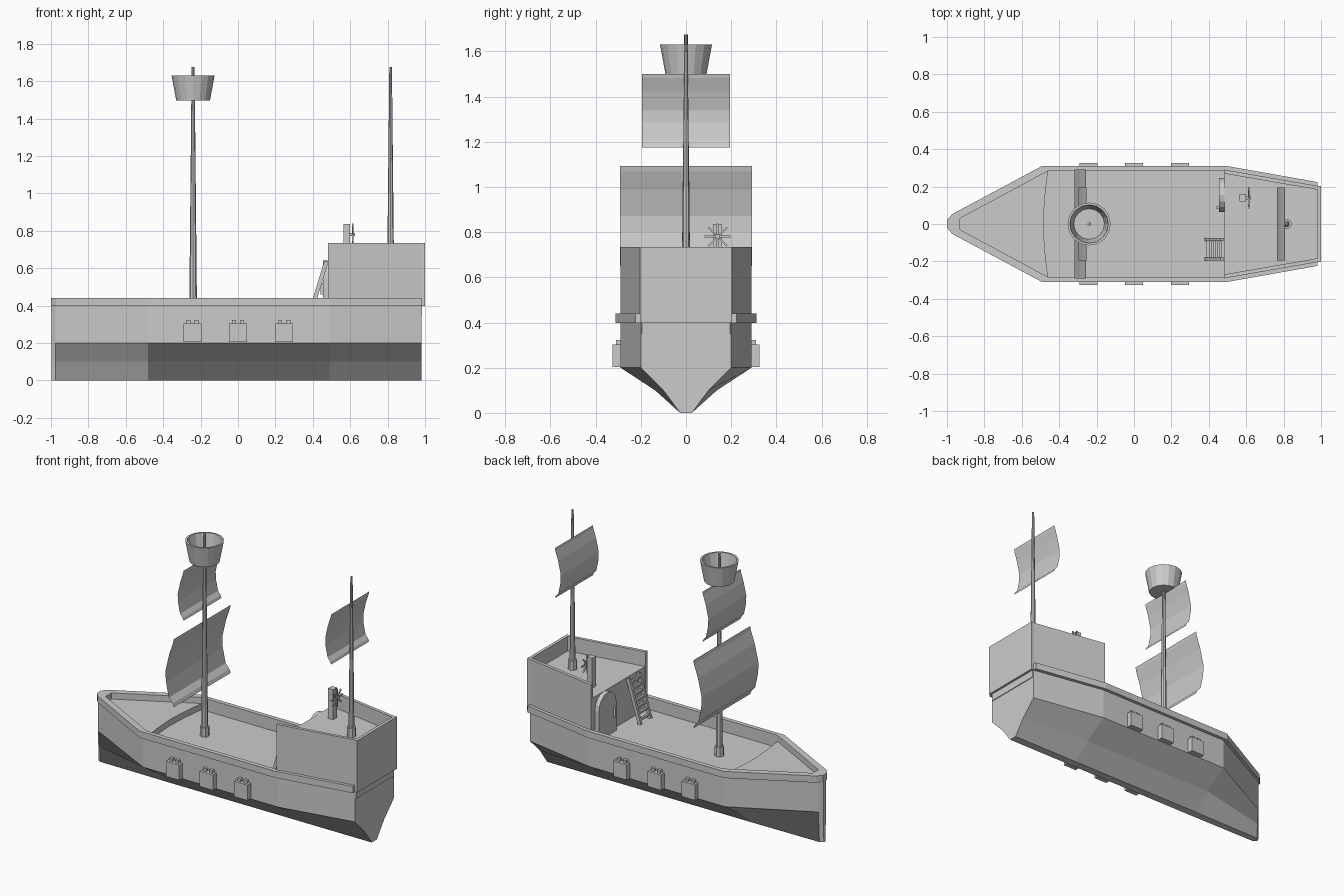
import bpy, bmesh, math
from mathutils import Vector

if "Cube" in bpy.data.objects:
    bpy.data.objects.remove(bpy.data.objects["Cube"])

DECK, AFT_DECK = 0.36, 0.64


def make(name, verts, faces, fix=True):
    me = bpy.data.meshes.new(name)
    me.from_pydata([tuple(v) for v in verts], [], faces)
    if fix:
        bm = bmesh.new()
        bm.from_mesh(me)
        bmesh.ops.recalc_face_normals(bm, faces=bm.faces)
        bm.to_mesh(me)
        bm.free()
    ob = bpy.data.objects.new(name, me)
    bpy.context.collection.objects.link(ob)
    return ob


def loft(name, rings, caps=True, closed=False):
    """Skin between rings with equal point counts."""
    n = len(rings[0])
    verts = [v for r in rings for v in r]
    k = len(rings)
    faces = []
    for i in range(k if closed else k - 1):
        a, b = i * n, ((i + 1) % k) * n
        faces += [(a + j, a + (j + 1) % n, b + (j + 1) % n, b + j) for j in range(n)]
    if caps and not closed:
        faces += [tuple(range(n)), tuple(range((k - 1) * n, k * n))]
    return make(name, verts, faces)


def at_z(pts, z):
    return [(x, y, z) for x, y in pts]


def prism(name, pts, z0, z1):
    return loft(name, [at_z(pts, z0), at_z(pts, z1)])


def box(name, x0, x1, y0, y1, z0, z1):
    return prism(name, [(x0, y0), (x1, y0), (x1, y1), (x0, y1)], z0, z1)


def turned(name, x, y, profile, sides, closed=False):
    """Lathe of (radius, z) points about a vertical axis."""
    rings = [[(x + r * math.cos(2 * math.pi * i / sides),
               y + r * math.sin(2 * math.pi * i / sides), z) for i in range(sides)]
             for r, z in profile]
    return loft(name, rings, closed=closed)


def bar(name, p, q, a, b, side):
    """Rectangular bar from p to q; a is the width along 'side'."""
    p, q, s = Vector(p), Vector(q), Vector(side).normalized()
    t = (q - p).cross(s).normalized()
    off = [s * (i * a / 2) + t * (j * b / 2) for i, j in ((-1, -1), (1, -1), (1, 1), (-1, 1))]
    return loft(name, [[p + o for o in off], [q + o for o in off]])


def outline(half):
    """Mirror a stern-to-bow half outline across the centre line."""
    return half + [(x, -y) for x, y in reversed(half) if y > 0]


def hull_ring(stern, mid, bow):
    return outline([(0.98, stern), (0.49, mid), (-0.48, mid), (-0.975, bow), (-0.997, bow * 0.4)])


# Hull with flat main deck
full = hull_ring(0.2, 0.29, 0.034)
loft("hull", [at_z(hull_ring(0.026, 0.026, 0.022), 0), at_z(hull_ring(0.1, 0.137, 0.028), 0.1),
              at_z(full, 0.2), at_z(full, DECK)])

# Bulwark and the wider rail on top of it
inner = outline([(0.965, 0.195), (0.485, 0.283), (-0.46, 0.283), (-0.93, 0.03), (-0.931, 0.012)])
rail = outline([(0.982, 0.224), (0.49, 0.311), (-0.49, 0.311), (-0.972, 0.053), (-1.0, 0.02)])
for name, outer, z0, z1 in (("bulwark", full, DECK - 0.01, 0.4), ("rail", rail, 0.397, 0.44)):
    loft(name, [at_z(outer, z0), at_z(outer, z1), at_z(inner, z1), at_z(inner, z0)], closed=True)

# Raised foredeck with a hollowed rear edge
prism("foredeck", [(-0.935, 0.028), (-0.935, -0.028), (-0.46, -0.285), (-0.477, -0.14),
                   (-0.485, 0), (-0.477, 0.14), (-0.46, 0.285)], DECK - 0.01, 0.4)

# Stern cabin: block, side walls, back wall
prism("cabin", [(0.483, -0.28), (0.985, -0.195), (0.985, 0.195), (0.483, 0.28)], DECK - 0.01, AFT_DECK)
for s in (-1, 1):
    prism("cabin_side_wall", [(0.48, s * 0.291), (0.985, s * 0.203), (0.985, s * 0.183),
                              (0.48, s * 0.27)], 0.4, 0.735)
box("cabin_back_wall", 0.98, 1.0, -0.204, 0.204, 0.397, 0.735)

# Gun ports with hinges on both sides
for s in (-1, 1):
    for x in (-0.243, 0.0, 0.247):
        box("gun_port", x - 0.048, x + 0.048, s * 0.28, s * 0.325, 0.204, 0.303)
        for dx in (-0.022, 0.022):
            box("port_hinge", x + dx - 0.011, x + dx + 0.011, s * 0.28, s * 0.31, 0.3, 0.322)

# Masts with collars
for name, x, z, r0, r1 in (("fore_mast", -0.24, DECK, 0.021, 0.008),
                           ("aft_mast", 0.816, AFT_DECK, 0.018, 0.007)):
    turned(name, x, 0, [(r0, z - 0.01), (r1, 1.675)], 8)
    turned(name + "_collar", x, 0, [(0.028, z - 0.01), (0.028, z + 0.06)], 8)

# Crow's nest, an open tub
turned("lookout_tub", -0.24, 0, [(0.09, 1.495), (0.115, 1.63), (0.103, 1.63), (0.082, 1.508)], 16)

# Sails: single curved sheets bulging toward the bow
SAIL = [(0, 0), (0.15, 0.05), (0.6, 0.12), (0.95, 0.34), (1, 0.5), (0.55, 0.76), (0.08, 0.945), (0, 1)]
for name, x, bulge, half, z0, z1 in (("fore_main_sail", -0.257, 0.06, 0.292, 0.65, 1.092),
                                     ("fore_top_sail", -0.255, 0.042, 0.195, 1.175, 1.5),
                                     ("aft_sail", 0.806, 0.042, 0.195, 1.175, 1.5)):
    verts = [(x - bulge * b, y, z0 + (z1 - z0) * t) for b, t in SAIL for y in (-half, half)]
    make(name, verts, [(2 * i, 2 * i + 1, 2 * i + 3, 2 * i + 2) for i in range(len(SAIL) - 1)], False)

# Arched cabin door with a handle
arch = [(0.065, DECK), (0.245, DECK)] + [
    (0.155 + 0.09 * math.cos(a * math.pi / 8), 0.55 + 0.09 * math.sin(a * math.pi / 8)) for a in range(9)]
loft("cabin_door", [[(x, y, z) for y, z in arch] for x in (0.455, 0.49)])
box("door_handle", 0.44, 0.456, 0.08, 0.095, 0.46, 0.52)

# Ladder to the aft deck
foot, head = Vector((0.388, 0, DECK)), Vector((0.472, 0, 0.635))
for y in (-0.083, -0.187):
    off = Vector((0, y, 0))
    bar("ladder_rail", foot + off, head + off, 0.016, 0.022, (0, 1, 0))
for i in range(7):
    p = foot.lerp(head, (i + 0.7) / 7.4)
    bar("ladder_rung", p + Vector((0, -0.187, 0)), p + Vector((0, -0.083, 0)), 0.014, 0.014, (1, 0, 0))

# Helm: post, hub and eight spokes
box("helm_post", 0.563, 0.6, 0.12, 0.16, AFT_DECK - 0.01, 0.835)
bar("helm_hub", (0.595, 0.14, 0.78), (0.625, 0.14, 0.78), 0.018, 0.018, (0, 1, 0))
for i in range(4):
    a = i * math.pi / 4
    d = Vector((0, math.cos(a), math.sin(a))) * 0.058
    c = Vector((0.613, 0.14, 0.78))
    bar("helm_spokes", c - d, c + d, 0.008, 0.008, (1, 0, 0))
